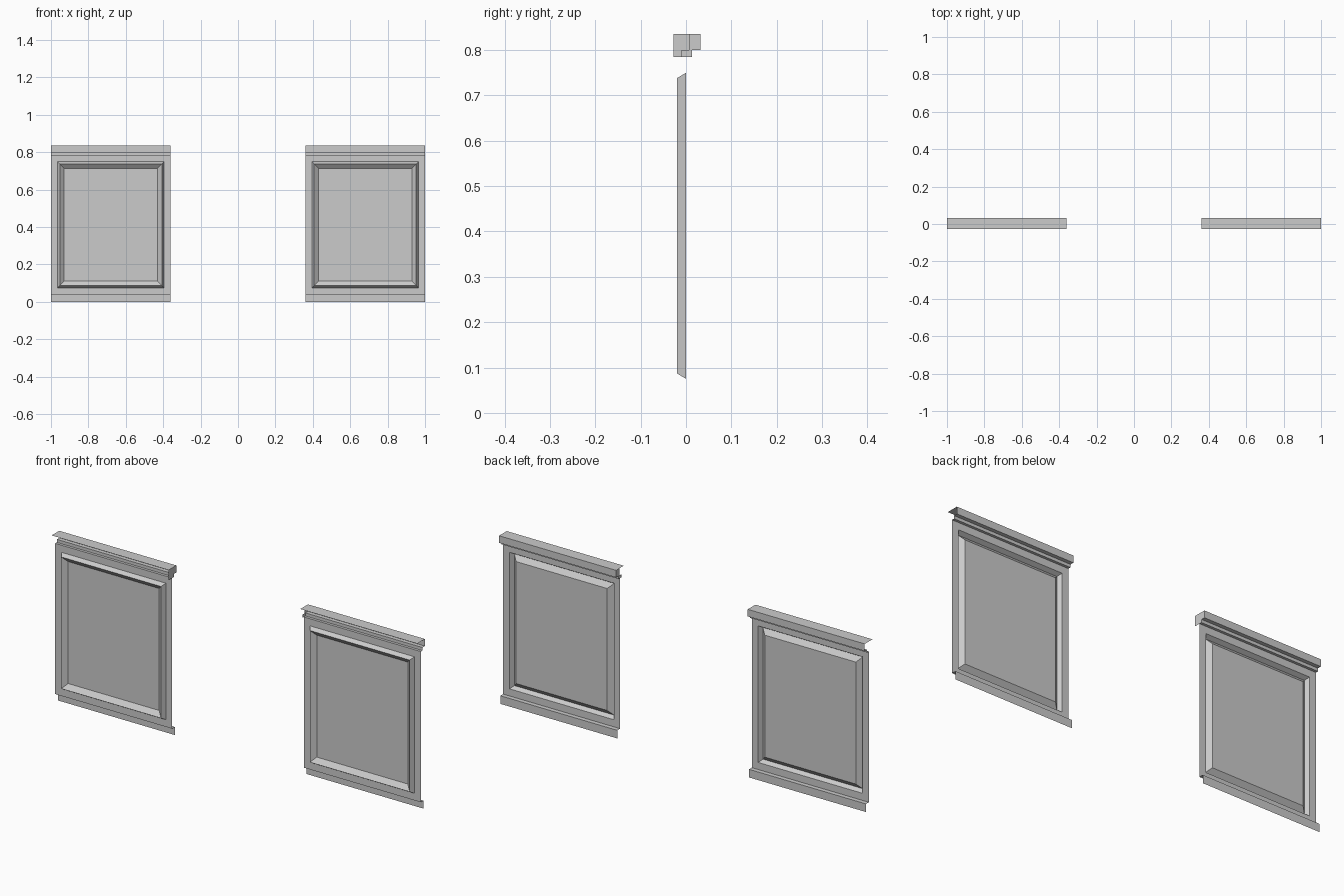
import bpy

if "Cube" in bpy.data.objects:
    bpy.data.objects.remove(bpy.data.objects["Cube"])

X_IN, X_OUT = 0.36, 1.0
WALL_Z0, WALL_Z1 = 0.04, 0.785


def make(name, verts, faces):
    me = bpy.data.meshes.new(name)
    me.from_pydata(verts, [], faces)
    me.update()
    ob = bpy.data.objects.new(name, me)
    bpy.context.collection.objects.link(ob)
    return ob


def strip(name, profile, x0, x1):
    """Sweep an open (y, z) profile along x as a thin sheet."""
    verts = [(x, y, z) for y, z in profile for x in (x0, x1)]
    faces = [(2 * i, 2 * i + 2, 2 * i + 3, 2 * i + 1) for i in range(len(profile) - 1)]
    return make(name, verts, faces)


def panel(name, x0, x1):
    """Wall sheet with a mitred moulding around a flat field."""
    verts, faces = [], []
    for m, y in ((0, 0), (0.035, 0), (0.047, -0.02), (0.071, 0)):
        a, b, c, d = x0 + m, x1 - m, WALL_Z0 + m, WALL_Z1 - m
        verts += [(a, y, c), (b, y, c), (b, y, d), (a, y, d)]
    for r in range(3):
        for i in range(4):
            j = (i + 1) % 4
            faces.append((4 * r + i, 4 * r + j, 4 * r + 4 + j, 4 * r + 4 + i))
    faces.append((12, 13, 14, 15))
    return make(name, verts, faces)


def end_cap(name, x, outline):
    return make(name, [(x, y, z) for y, z in outline], [tuple(range(len(outline)))])


# stepped cornice and skirting profiles
STEP = [(0.032, 0.835), (0.032, 0.80), (0.013, 0.80), (0.013, 0.785)]
INNER = [(-0.01, 0.785), (-0.01, 0.80), (0.007, 0.80), (0.007, 0.835)]
CORNICE = [(-0.028, 0.835)] + STEP + [(0, 0.785)]
SKIRTING = [(0, WALL_Z0), (0.022, WALL_Z0), (0.022, 0)]

# the two wall sections either side of the opening
for side, x0, x1 in (("left", -X_OUT, -X_IN), ("right", X_IN, X_OUT)):
    panel(side + "_wall_panel", x0, x1)
    strip(side + "_cornice", CORNICE, x0, x1)
    strip(side + "_skirting", SKIRTING, x0, x1)

# cornice ends facing the opening
end_cap("left_cornice_end", -X_IN, STEP + [(-0.028, 0.785), (-0.028, 0.835)])
end_cap("right_cornice_end", X_IN, STEP + INNER)
